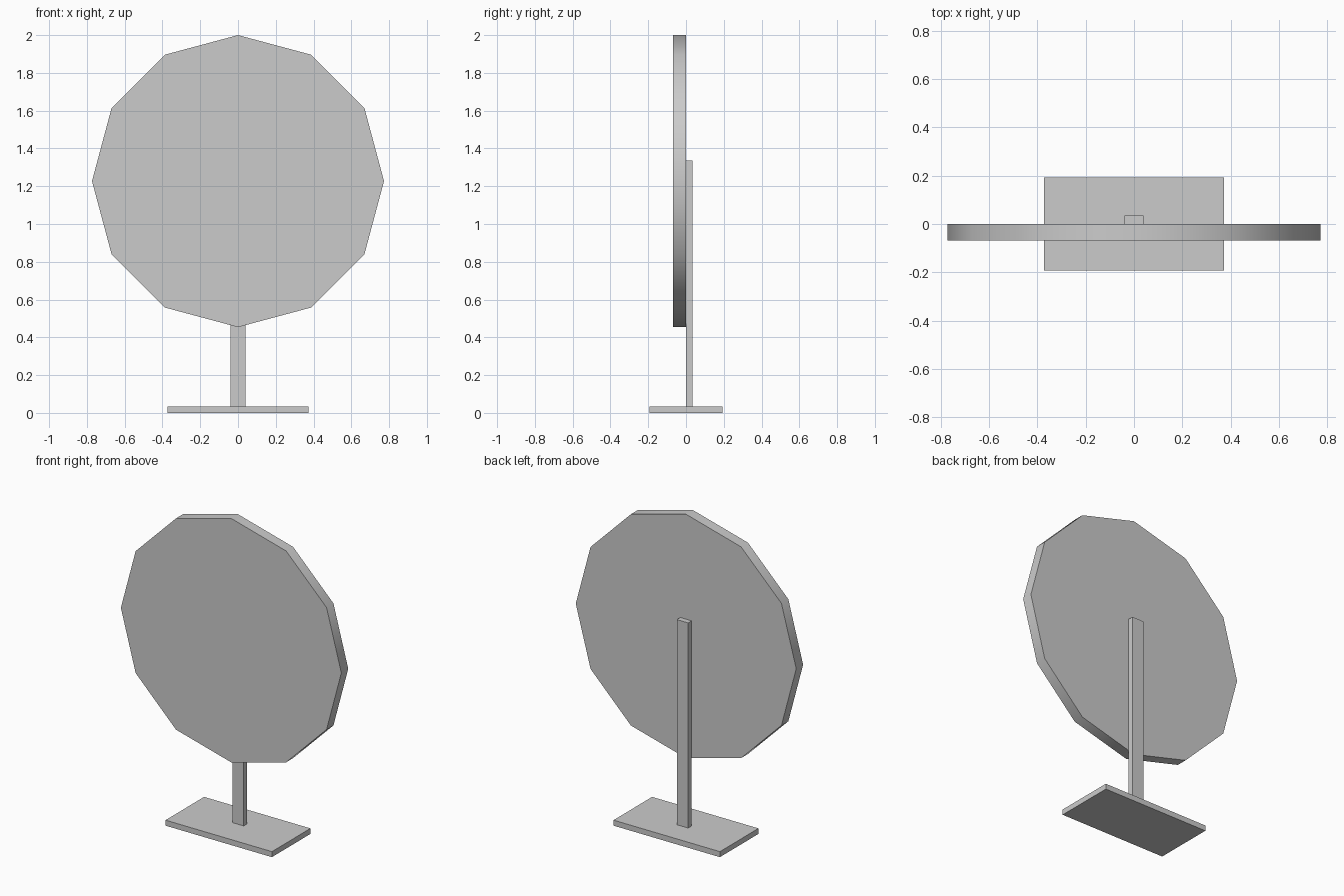
import bpy
import math

cube = bpy.data.objects.get("Cube")
if cube:
    bpy.data.objects.remove(cube, do_unlink=True)

# Single plain grey material
grey = bpy.data.materials.new("plain_grey")
grey.use_nodes = True
COLOUR = (0.6, 0.6, 0.6, 1.0)
grey.diffuse_color = COLOUR
bsdf = next(n for n in grey.node_tree.nodes if n.type == "BSDF_PRINCIPLED")
bsdf.inputs["Base Color"].default_value = COLOUR


def box(name, low, high):
    """Axis-aligned box between two corners."""
    centre = [(a + b) / 2 for a, b in zip(low, high)]
    bpy.ops.mesh.primitive_cube_add(size=1, location=centre)
    ob = bpy.context.object
    ob.name = name
    ob.scale = [b - a for a, b in zip(low, high)]
    bpy.ops.object.transform_apply(location=False, rotation=False, scale=True)
    ob.data.materials.append(grey)
    return ob


# Flat base plate and the upright behind the panel
BASE_TOP = 0.035
box("base_plate", (-0.373, -0.193, 0), (0.373, 0.193, BASE_TOP))
box("upright_post", (-0.04, 0.0, BASE_TOP), (0.04, 0.035, 1.335))

# Twelve-sided round panel, one corner pointing straight up
RADIUS = 0.773
FRONT, BACK = -0.069, 0.0
bpy.ops.mesh.primitive_cylinder_add(
    vertices=12, radius=RADIUS, depth=BACK - FRONT,
    location=(0, (FRONT + BACK) / 2, 2 - RADIUS),
    rotation=(math.pi / 2, 0, 0))
panel = bpy.context.object
panel.name = "round_panel"
bpy.ops.object.transform_apply(location=False, rotation=True, scale=False)
panel.data.materials.append(grey)

# Smooth rim with sharp front and back edges
bpy.ops.object.shade_smooth_by_angle(angle=math.radians(40))
